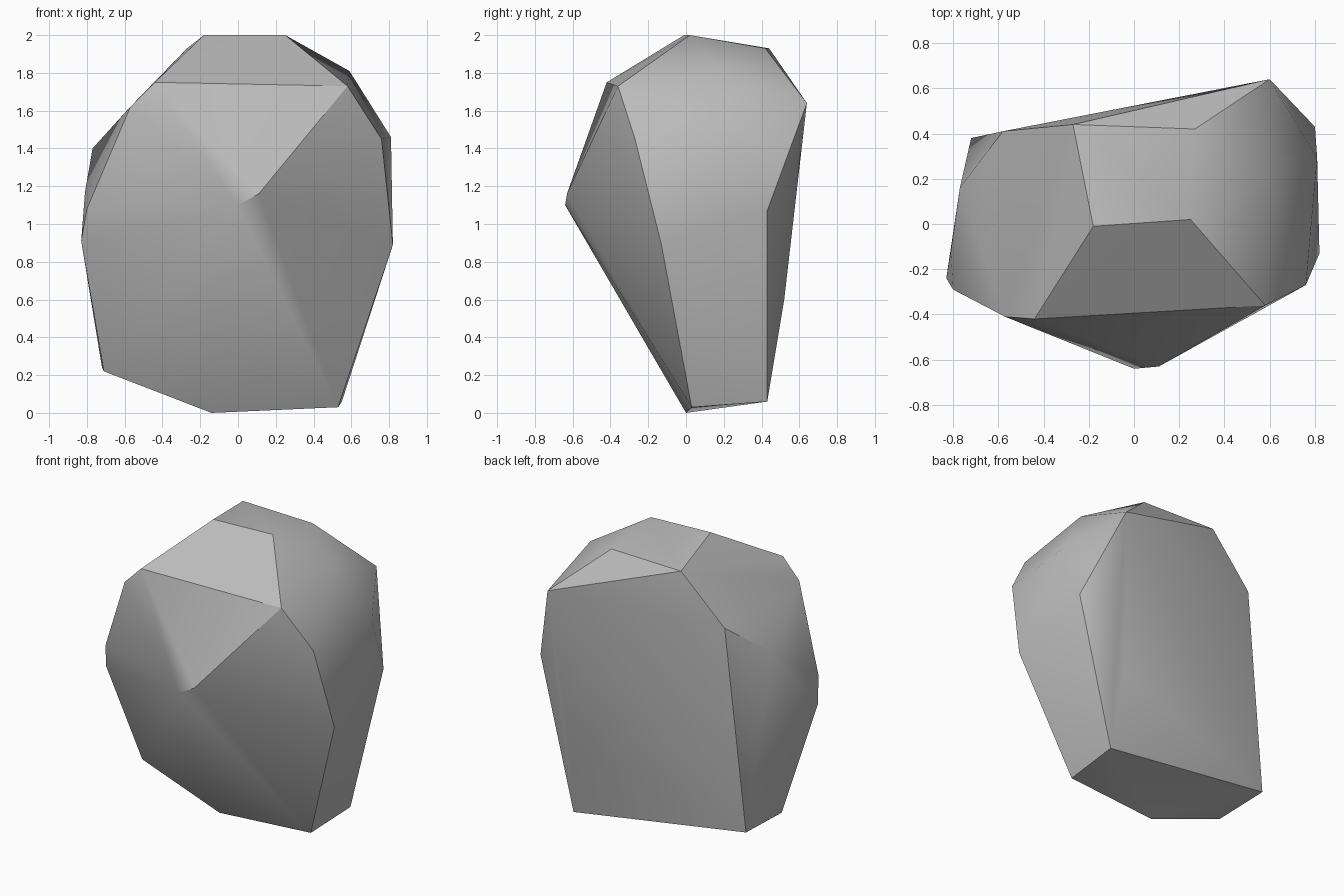
import bpy
import bmesh
from math import radians

default_cube = bpy.data.objects.get("Cube")
if default_cube:
    bpy.data.objects.remove(default_cube, do_unlink=True)


def make_material(name, colour):
    material = bpy.data.materials.new(name)
    material.use_nodes = True
    material.diffuse_color = colour
    shader = next(n for n in material.node_tree.nodes if n.type == "BSDF_PRINCIPLED")
    shader.inputs["Base Color"].default_value = colour
    shader.inputs["Roughness"].default_value = 0.9
    return material


def make_boulder(name, corner_groups, material, crease_angle):
    """Wrap a convex skin around the corners and shade it with sharp creases."""
    bm = bmesh.new()
    for corners in corner_groups.values():
        for corner in corners:
            bm.verts.new(corner)
    hull = bmesh.ops.convex_hull(bm, input=bm.verts[:])
    unused = [v for v in hull["geom_interior"] if isinstance(v, bmesh.types.BMVert)]
    bmesh.ops.delete(bm, geom=unused, context="VERTS")
    bmesh.ops.recalc_face_normals(bm, faces=bm.faces[:])
    mesh = bpy.data.meshes.new(name)
    bm.to_mesh(mesh)
    bm.free()
    mesh.materials.append(material)

    boulder = bpy.data.objects.new(name, mesh)
    bpy.context.collection.objects.link(boulder)
    bpy.ops.object.select_all(action="DESELECT")
    boulder.select_set(True)
    bpy.context.view_layer.objects.active = boulder
    bpy.ops.object.shade_smooth_by_angle(angle=crease_angle)
    return boulder


# Chiselled corners of the rock, grouped by region
corner_groups = {
    "crown": [(-.18, -.01, 2), (.25, .02, 2), (.27, .42, 1.93), (-.27, .44, 1.93)],
    "brow": [(-.44, -.42, 1.75), (.58, -.36, 1.73), (-.57, -.41, 1.62)],
    "shoulders": [(.59, .19, 1.81), (.6, .64, 1.64), (-.58, .41, 1.61)],
    "front_peak": [(0, -.64, 1.1), (.11, -.63, 1.16)],
    "left_side": [(.81, .29, 1.46), (.76, -.27, 1.45), (.8, .43, 1.07), (.82, -.13, .89)],
    "right_side": [(-.77, .16, 1.4), (-.81, -.12, 1.17), (-.8, -.29, 1.08), (-.83, -.24, .91)],
    "back": [(.52, .52, .6)],
    "base": [(-.14, 0, 0), (.53, .03, .03), (.55, .43, .06), (-.71, -.02, .22), (-.72, .38, .24)],
}

stone = make_material("stone_grey", (.5, .5, .5, 1))
make_boulder("boulder", corner_groups, stone, radians(30))
